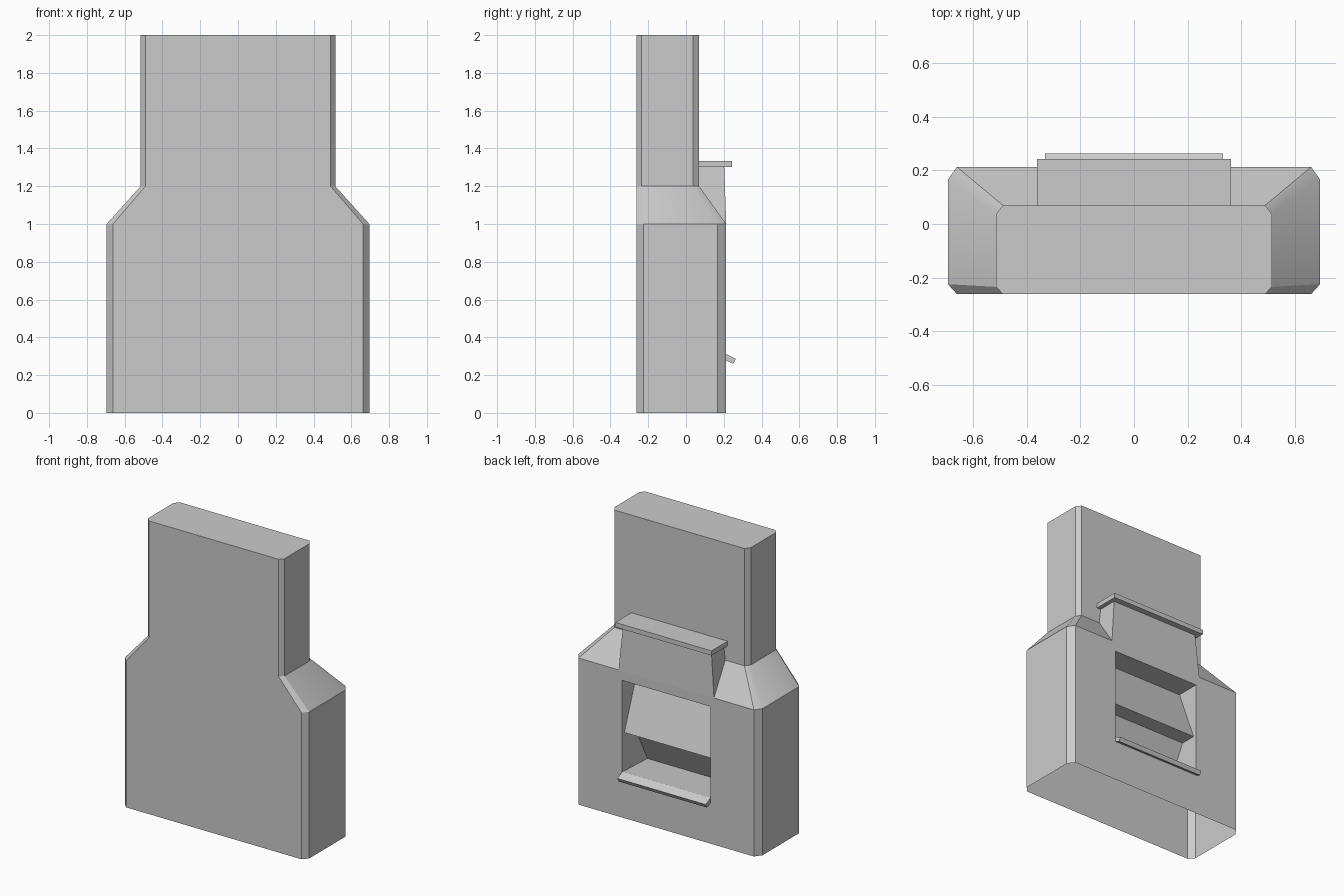
import bpy, bmesh

cube = bpy.data.objects.get("Cube")
if cube:
    bpy.data.objects.remove(cube, do_unlink=True)

grey = bpy.data.materials.new("light_grey")
grey.use_nodes = True
colour = (0.6, 0.6, 0.6, 1)
grey.diffuse_color = colour
grey.node_tree.nodes["Principled BSDF"].inputs["Base Color"].default_value = colour


def finish(name, bm):
    bmesh.ops.remove_doubles(bm, verts=bm.verts, dist=0.0005)
    bmesh.ops.recalc_face_normals(bm, faces=bm.faces)
    mesh = bpy.data.meshes.new(name)
    bm.to_mesh(mesh)
    bm.free()
    mesh.materials.append(grey)
    obj = bpy.data.objects.new(name, mesh)
    bpy.context.collection.objects.link(obj)
    bpy.ops.object.select_all(action='DESELECT')
    obj.select_set(True)
    bpy.context.view_layer.objects.active = obj
    bpy.ops.object.shade_smooth_by_angle()
    return obj


def face(bm, points):
    return bm.faces.new([bm.verts.new(p) for p in points])


def ring(z, wide, flat, back, back_side, front_side):
    """Chamfered rectangle; the first edge is the back wall."""
    half = [(flat, back), (wide, back_side), (wide, front_side), (flat, FRONT)]
    left = [(x, y, z) for x, y in half]
    return left + [(-x, y, z) for x, y, z in reversed(left)]


def prism(name, profile, half_width):
    """Solid with a yz profile, running across x."""
    bm = bmesh.new()
    cap = face(bm, [(-half_width, y, z) for y, z in profile])
    moved = bmesh.ops.extrude_face_region(bm, geom=[cap])["geom"]
    verts = [v for v in moved if isinstance(v, bmesh.types.BMVert)]
    bmesh.ops.translate(bm, verts=verts, vec=(2 * half_width, 0, 0))
    if cap.is_valid and len([f for f in bm.faces if len(f.verts) == len(profile)]) < 2:
        face(bm, [(-half_width, y, z) for y, z in profile])
    return finish(name, bm)


FRONT, BACK, W = -0.262, 0.213, 0.333
lower = dict(wide=0.695, flat=0.662, back=BACK, back_side=0.167, front_side=-0.225)
upper = dict(wide=0.515, flat=0.49, back=0.07, back_side=0.037, front_side=-0.235)

# Open-bottomed shell with a stepped outline
bm = bmesh.new()
rings = [ring(0, **lower), ring(1, **lower), ring(1.2, **upper), ring(2, **upper)]
for level, (a, b) in enumerate(zip(rings, rings[1:])):
    for i in range(8):
        j = (i + 1) % 8
        if level == 0 and i == 7:
            continue  # the lower back wall holds the window
        face(bm, [a[i], a[j], b[j], b[i]])
face(bm, rings[-1])

# Lower back wall framing the window
outer = [rings[0][0], rings[0][7], rings[1][7], rings[1][0]]
inner = [(W, BACK, 0.31), (-W, BACK, 0.31), (-W, BACK, 0.935), (W, BACK, 0.935)]
for i in range(4):
    j = (i + 1) % 4
    face(bm, [outer[i], outer[j], inner[j], inner[i]])

# Window recess: sloped flap, its underside, sloped back and floor
recess = [(BACK, 0.935), (0.05, 0.935), (0.188, 0.57), (0.08, 0.57),
          (-0.06, 0.298), (BACK, 0.31)]
for (y0, z0), (y1, z1) in zip(recess, recess[1:]):
    face(bm, [(-W, y0, z0), (W, y0, z0), (W, y1, z1), (-W, y1, z1)])
for x in (-W, W):
    face(bm, [(x, y, z) for y, z in recess])
finish("shell", bm)

# Flared neck under the ledge
bm = bmesh.new()
sides = []
for s in (-1, 1):
    side = [(s * 0.36, BACK, 1.0), (s * W, 0.202, 1.31),
            (s * W, 0.068, 1.31), (s * 0.345, 0.068, 1.2)]
    face(bm, side)
    sides.append(side)
face(bm, [sides[0][0], sides[0][1], sides[1][1], sides[1][0]])
face(bm, [sides[0][1], sides[0][2], sides[1][2], sides[1][1]])
finish("ledge_neck", bm)

# Ledge plate and the drooping lip of the window sill
prism("ledge", [(0.065, 1.302), (0.243, 1.302), (0.243, 1.334), (0.065, 1.334)], 0.363)
prism("sill_lip", [(0.21, 0.312), (0.264, 0.286), (0.25, 0.26), (0.21, 0.278)], W)
